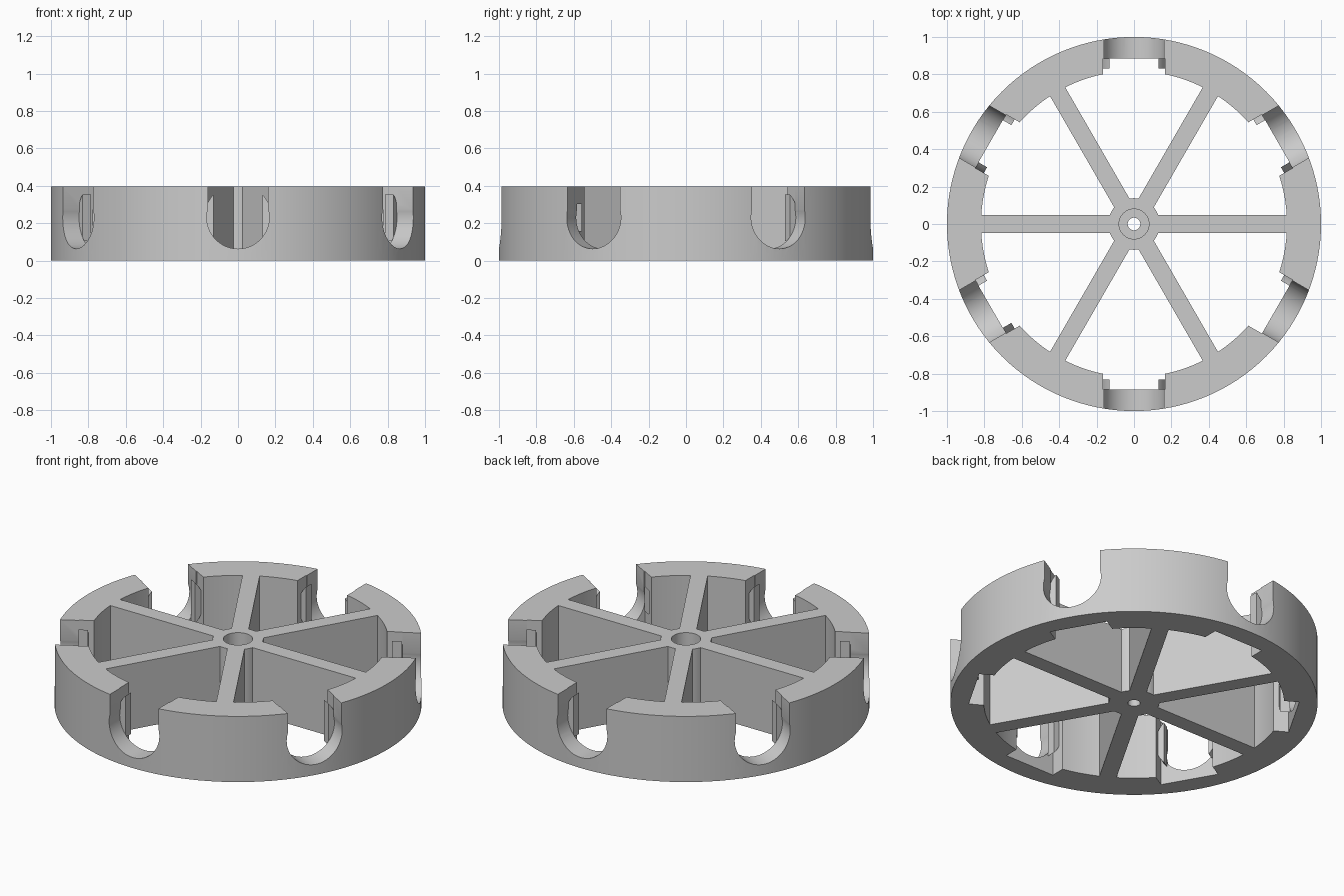
import bpy
from math import radians, pi
from mathutils import Matrix

if "Cube" in bpy.data.objects:
    bpy.data.objects.remove(bpy.data.objects["Cube"], do_unlink=True)

H = 0.395           # wheel height
PORT_Z = 0.23       # centre height of the round ports

grey = bpy.data.materials.new("plain grey")
grey.use_nodes = True
grey.diffuse_color = (0.6, 0.6, 0.6, 1)
grey.node_tree.nodes["Principled BSDF"].inputs["Base Color"].default_value = (0.6, 0.6, 0.6, 1)


def cylinder(name, radius, z0, z1, sides=128):
    bpy.ops.mesh.primitive_cylinder_add(vertices=sides, radius=radius, depth=z1 - z0,
                                        location=(0, 0, (z0 + z1) / 2))
    ob = bpy.context.object
    ob.name = name
    return ob


def box(name, x0, x1, y0, y1, z0, z1, turn=0):
    bpy.ops.mesh.primitive_cube_add(size=1)
    ob = bpy.context.object
    ob.name = name
    place = Matrix.Translation(((x0 + x1) / 2, (y0 + y1) / 2, (z0 + z1) / 2))
    ob.data.transform(place @ Matrix.Diagonal((x1 - x0, y1 - y0, z1 - z0, 1)))
    ob.data.transform(Matrix.Rotation(turn, 4, "Z"))
    return ob


def disc(name, radius, y0, y1, turn):
    """Round piece whose axis points outward from the wheel centre."""
    ob = cylinder(name, radius, y0, y1, 64)
    ob.location = (0, 0, 0)
    lay = Matrix.Translation((0, (y0 + y1) / 2, PORT_Z)) @ Matrix.Rotation(pi / 2, 4, "X")
    ob.data.transform(Matrix.Rotation(turn, 4, "Z") @ lay)
    return ob


def combine(target, tool, operation):
    mod = target.modifiers.new("combine", "BOOLEAN")
    mod.operation, mod.solver, mod.object = operation, "EXACT", tool
    bpy.context.view_layer.objects.active = target
    bpy.ops.object.modifier_apply(modifier=mod.name)
    bpy.data.objects.remove(tool, do_unlink=True)


turns = [radians(60 * i) for i in range(6)]

# Rim ring
wheel = cylinder("spoked_wheel", 1, 0, H)
combine(wheel, cylinder("rim_bore", 0.818, -1, 1), "DIFFERENCE")

# Ports through the rim: round-bottomed slot outside, open recess inside
for a in turns:
    combine(wheel, box("recess", -0.165, 0.165, 0.7, 0.885, -1, 1, a), "DIFFERENCE")
    combine(wheel, disc("port", 0.167, 0.87, 1.1, a), "DIFFERENCE")
    combine(wheel, box("slot", -0.161, 0.161, 0.87, 1.1, PORT_Z, 1, a), "DIFFERENCE")

# Curved retaining lips on both flanks of each port
for a in turns:
    lip = disc("lip", 0.18, 0.832, 0.885, a)
    combine(lip, box("lip_gap", -0.13, 0.13, 0.7, 1, -1, 1, a), "DIFFERENCE")
    combine(wheel, lip, "UNION")

# Spokes and hub
hub = cylinder("hub", 0.138, 0, H, 64)
for a in turns[:3]:
    combine(hub, box("spoke", -0.84, 0.84, -0.047, 0.047, 0, H, a), "UNION")
combine(wheel, hub, "UNION")

# Stepped axle hole
combine(wheel, cylinder("axle_hole", 0.034, -1, 1, 48), "DIFFERENCE")
combine(wheel, cylinder("counterbore", 0.08, 0.2, 1, 48), "DIFFERENCE")

wheel.data.transform(Matrix.Translation(wheel.location))
wheel.location = (0, 0, 0)
wheel.data.materials.clear()
wheel.data.materials.append(grey)
for face in wheel.data.polygons:
    face.material_index = 0
bpy.ops.object.select_all(action="DESELECT")
wheel.select_set(True)
bpy.context.view_layer.objects.active = wheel
bpy.ops.object.shade_smooth_by_angle(angle=radians(20))
